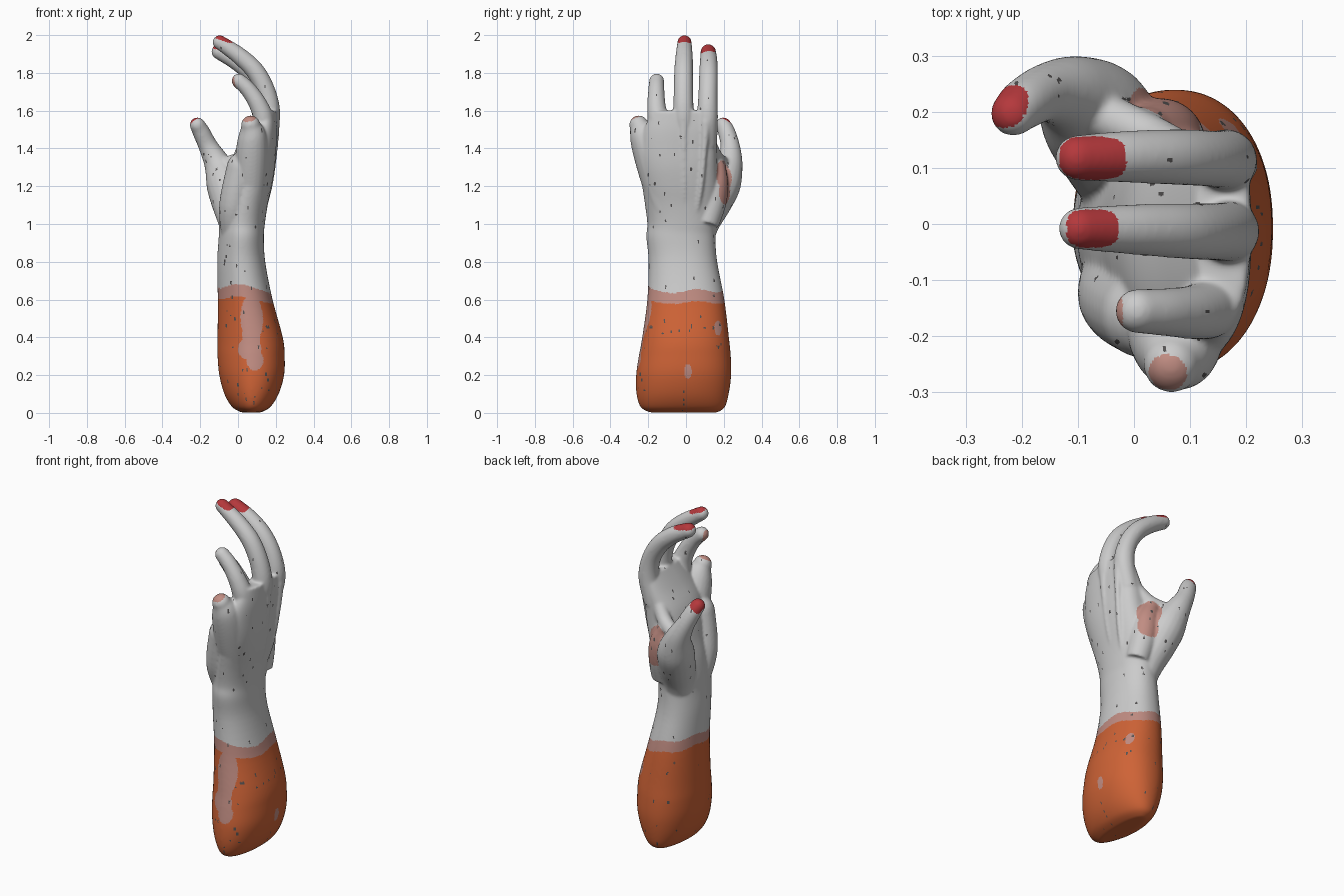
import bpy, bmesh, math, random
from mathutils import Vector, kdtree

random.seed(4)


def material(name, rgb):
    m = bpy.data.materials.new(name)
    m.diffuse_color = (*rgb, 1)
    return m


MATS = [material("pale_grey", (0.60, 0.60, 0.60)),
        material("orange", (0.62, 0.125, 0.037)),
        material("worn_pink", (0.53, 0.265, 0.225)),
        material("nail_red", (0.46, 0.04, 0.045)),
        material("dark_speck", (0.09, 0.085, 0.085))]
GREY, ORANGE, PINK, RED, DARK = range(5)


def spline(rows, steps):
    """Smooth curve through rows of numbers."""
    out, n = [], len(rows)
    for i in range(n - 1):
        a, b, c, d = (rows[max(0, min(n - 1, i + k))] for k in (-1, 0, 1, 2))
        for s in range(steps):
            t = s / steps
            out.append([0.5 * (2 * q + (r - p) * t + (2 * p - 5 * q + 4 * r - u) * t * t
                        + (3 * q - p - 3 * r + u) * t ** 3) for p, q, r, u in zip(a, b, c, d)])
    return out + [list(rows[-1])]


def skin(bm, rings):
    """Close a list of point rings into a solid."""
    loops = [[bm.verts.new(p) for p in ring] for ring in rings]
    n = len(loops[0])
    for a, b in zip(loops, loops[1:]):
        for i in range(n):
            bm.faces.new((a[i], a[(i + 1) % n], b[(i + 1) % n], b[i]))
    bm.faces.new(loops[0][::-1])
    bm.faces.new(loops[-1])


def arm(bm, rows, sides=64):
    """Loft rows of z, x min, x max, y min, y max; the back of the hand is squarer."""
    rings = []
    for z, x0, x1, y0, y1 in spline(rows, 5):
        ring = []
        hand_part = max(0, min(1, (z - 1.05) / 0.3))
        for i in range(sides):
            a = 2 * math.pi * i / sides
            c, s = math.cos(a), math.sin(a)
            power = 0.92 - 0.04 * hand_part
            if c < 0 and s < 0:
                power = 1.15
            elif c > 0 and s > 0:
                power = 0.91 - 0.25 * hand_part
            ring.append(((x0 + x1) / 2 + (x1 - x0) / 2 * math.copysign(abs(c) ** power, c),
                         (y0 + y1) / 2 + (y1 - y0) / 2 * math.copysign(abs(s) ** power, s), z))
        rings.append(ring)
    skin(bm, rings)


def finger(bm, rows, sides=20):
    """Tube with a round tip through rows of x, y, z, radius."""
    pts = spline(rows, 6)
    end, prev = Vector(pts[-1][:3]), Vector(pts[-2][:3])
    d, r = (end - prev).normalized(), pts[-1][3]
    for k in range(1, 6):
        a = k * math.radians(16)
        pts.append([*(end + d * r * math.sin(a)), r * math.cos(a)])
    rings = []
    for i, p in enumerate(pts):
        t = Vector(pts[min(i + 1, len(pts) - 1)][:3]) - Vector(pts[max(i - 1, 0)][:3])
        t.normalize()
        u = t.cross(Vector((0.05, 1, 0))).normalized()
        v = t.cross(u)
        rings.append([Vector(p[:3]) + p[3] * (u * math.cos(2 * math.pi * j / sides)
                      + v * math.sin(2 * math.pi * j / sides)) for j in range(sides)])
    skin(bm, rings)


bm = bmesh.new()
# Forearm, wrist and palm
arm(bm, [(0.002, 0.02, 0.12, -0.19, 0.165), (0.03, -0.03, 0.17, -0.24, 0.205),
         (0.10, -0.072, 0.215, -0.262, 0.226), (0.20, -0.099, 0.244, -0.264, 0.239),
         (0.30, -0.108, 0.247, -0.25, 0.237), (0.40, -0.108, 0.237, -0.232, 0.227),
         (0.60, -0.107, 0.183, -0.205, 0.203), (0.80, -0.11, 0.144, -0.198, 0.165),
         (0.93, -0.102, 0.137, -0.210, 0.156), (1.00, -0.10, 0.142, -0.205, 0.165),
         (1.10, -0.085, 0.157, -0.217, 0.175), (1.20, -0.06, 0.178, -0.232, 0.172),
         (1.30, -0.04, 0.195, -0.247, 0.166), (1.40, -0.01, 0.203, -0.25, 0.163),
         (1.50, 0.05, 0.209, -0.225, 0.162), (1.60, 0.11, 0.207, -0.175, 0.155)])
# Index, middle, ring, little finger and thumb
finger(bm, [(0.13, 0.11, 1.42, 0.055), (0.164, 0.113, 1.56, 0.056), (0.145, 0.116, 1.68, 0.051),
            (0.082, 0.119, 1.785, 0.050), (-0.005, 0.12, 1.859, 0.047), (-0.10, 0.118, 1.912, 0.041)])
finger(bm, [(0.13, -0.01, 1.42, 0.055), (0.167, -0.013, 1.56, 0.056), (0.154, -0.014, 1.68, 0.052),
            (0.098, -0.013, 1.80, 0.050), (0.012, -0.01, 1.886, 0.046), (-0.097, -0.008, 1.962, 0.038)])
finger(bm, [(0.12, -0.12, 1.40, 0.06), (0.135, -0.147, 1.54, 0.056), (0.108, -0.157, 1.63, 0.049),
            (0.056, -0.157, 1.71, 0.043), (0.006, -0.155, 1.757, 0.040)])
finger(bm, [(0.06, -0.11, 1.08, 0.078), (0.068, -0.158, 1.25, 0.086), (0.074, -0.195, 1.38, 0.086),
            (0.076, -0.226, 1.47, 0.074), (0.067, -0.250, 1.524, 0.051)])
finger(bm, [(0.02, 0.05, 0.86, 0.08), (-0.01, 0.085, 1.0, 0.090), (-0.042, 0.145, 1.12, 0.100),
            (-0.070, 0.194, 1.22, 0.100), (-0.110, 0.230, 1.32, 0.071), (-0.157, 0.234, 1.41, 0.052),
            (-0.196, 0.214, 1.49, 0.046), (-0.215, 0.197, 1.524, 0.041)])
# Heel of the palm
finger(bm, [(-0.02, -0.08, 0.95, 0.07), (-0.02, -0.13, 1.1, 0.08), (0.02, -0.16, 1.3, 0.08)])
# Web between thumb and index finger
finger(bm, [(0.07, 0.11, 1.0, 0.065), (0.055, 0.14, 1.12, 0.075), (0.045, 0.152, 1.22, 0.073),
            (0.02, 0.160, 1.31, 0.050)])
finger(bm, [(0.10, 0.115, 1.44, 0.04), (0.03, 0.155, 1.355, 0.040), (-0.06, 0.195, 1.315, 0.042)])
# Faint tendons and knuckles on the back of the hand
for y in (0.105, -0.013, -0.125):
    drop = 0.022 if y < -0.1 else 0
    finger(bm, [(0.125 - drop, y * 0.5, 1.04, 0.012), (0.168 - drop, y * 0.75, 1.2, 0.015),
                (0.194 - drop, y * 0.92, 1.4, 0.017), (0.193 - drop, y, 1.54, 0.029)])

source_mesh = bpy.data.meshes.new("hand_parts")
bmesh.ops.recalc_face_normals(bm, faces=bm.faces)
bm.to_mesh(source_mesh)
bm.free()
source = bpy.data.objects.new("hand_parts", source_mesh)
bpy.context.collection.objects.link(source)

# Fuse the parts into one smooth skin
remesh = source.modifiers.new("fuse", 'REMESH')
remesh.mode, remesh.voxel_size = 'VOXEL', 0.006
smooth = source.modifiers.new("soften", 'SMOOTH')
smooth.factor, smooth.iterations = 0.5, 16
graph = bpy.context.evaluated_depsgraph_get()
mesh = bpy.data.meshes.new_from_object(source.evaluated_get(graph))
hand = bpy.data.objects.new("hand_and_forearm", mesh)
bpy.context.collection.objects.link(hand)
bpy.data.objects.remove(source)
mesh.materials.clear()
for m in MATS:
    mesh.materials.append(m)

# Painted areas: colour, centre, half sizes, facing direction, least facing
SPOTS = [(RED, (-0.073, 0.117, 1.94), (0.060, 0.039, 0.08), (0.2, 0, 1), 0.25),
         (RED, (-0.074, -0.008, 1.98), (0.046, 0.034, 0.08), (0.3, 0, 1), 0.25),
         (RED, (-0.222, 0.208, 1.54), (0.034, 0.040, 0.050), (-0.45, 0.4, 0.75), 0.38),
         (PINK, (-0.032, -0.157, 1.748), (0.028, 0.033, 0.042), (-1, -0.2, 0.1), 0.2),
         (PINK, (0.06, -0.265, 1.56), (0.035, 0.033, 0.042), (0, 0, 1), 0.2),
         (PINK, (0.06, 0.200, 1.255), (0.09, 0.050, 0.085), (0.8, 0.6, -0.1), 0.2),
         (PINK, (0.06, 0.200, 1.17), (0.09, 0.036, 0.07), (0.8, 0.6, -0.1), 0.2),
         (PINK, (0.19, 0.17, 0.45), (0.1, 0.02, 0.04), (1, 0.5, 0), 0.25),
         (PINK, (0.23, 0.01, 0.22), (0.1, 0.022, 0.038), (1, 0, 0), 0.25),
         (PINK, (0.075, -0.24, 0.51), (0.066, 0.1, 0.13), (0, -1, 0), 0.25),
         (PINK, (0.07, -0.24, 0.42), (0.048, 0.1, 0.16), (0, -1, 0), 0.25),
         (PINK, (0.06, -0.25, 0.34), (0.065, 0.1, 0.06), (0, -1, 0), 0.25),
         (PINK, (0.09, -0.25, 0.28), (0.045, 0.1, 0.055), (0, -1, 0), 0.25)]
SPOTS = [(k, Vector(c), s, Vector(n).normalized(), e) for k, c, s, n, e in SPOTS]


def paint(p, n):
    for k, c, s, facing, least in SPOTS:
        power = 3.2 if k == RED else 2
        if n.dot(facing) > least and sum(abs((p[i] - c[i]) / s[i]) ** power for i in range(3)) < 1:
            return k
    # Sleeve with a wavy worn edge
    wave = 0.008 * math.sin(p.y * 24) + 0.006 * math.sin(p.x * 31 + 1)
    tilt = -0.12 * (p.x - 0.05)
    if p.z < 0.598 + tilt + wave:
        return ORANGE
    return PINK if p.z < 0.66 + tilt + 1.3 * wave else GREY


for f in mesh.polygons:
    f.material_index = paint(f.center, f.normal)

# Small dark chips, taller than wide
tree = kdtree.KDTree(len(mesh.polygons))
for f in mesh.polygons:
    tree.insert(f.center, f.index)
tree.balance()
for seed in random.sample(range(len(mesh.polygons)), 170):
    centre, height = mesh.polygons[seed].center, random.uniform(0.004, 0.011)
    for co, i, _ in tree.find_range(centre, height):
        f = mesh.polygons[i]
        if math.hypot(co.x - centre.x, co.y - centre.y) < 0.0045 and f.material_index != RED:
            f.material_index = DARK

bpy.context.view_layer.objects.active = hand
hand.select_set(True)
bpy.ops.object.shade_smooth_by_angle(angle=math.radians(50))
